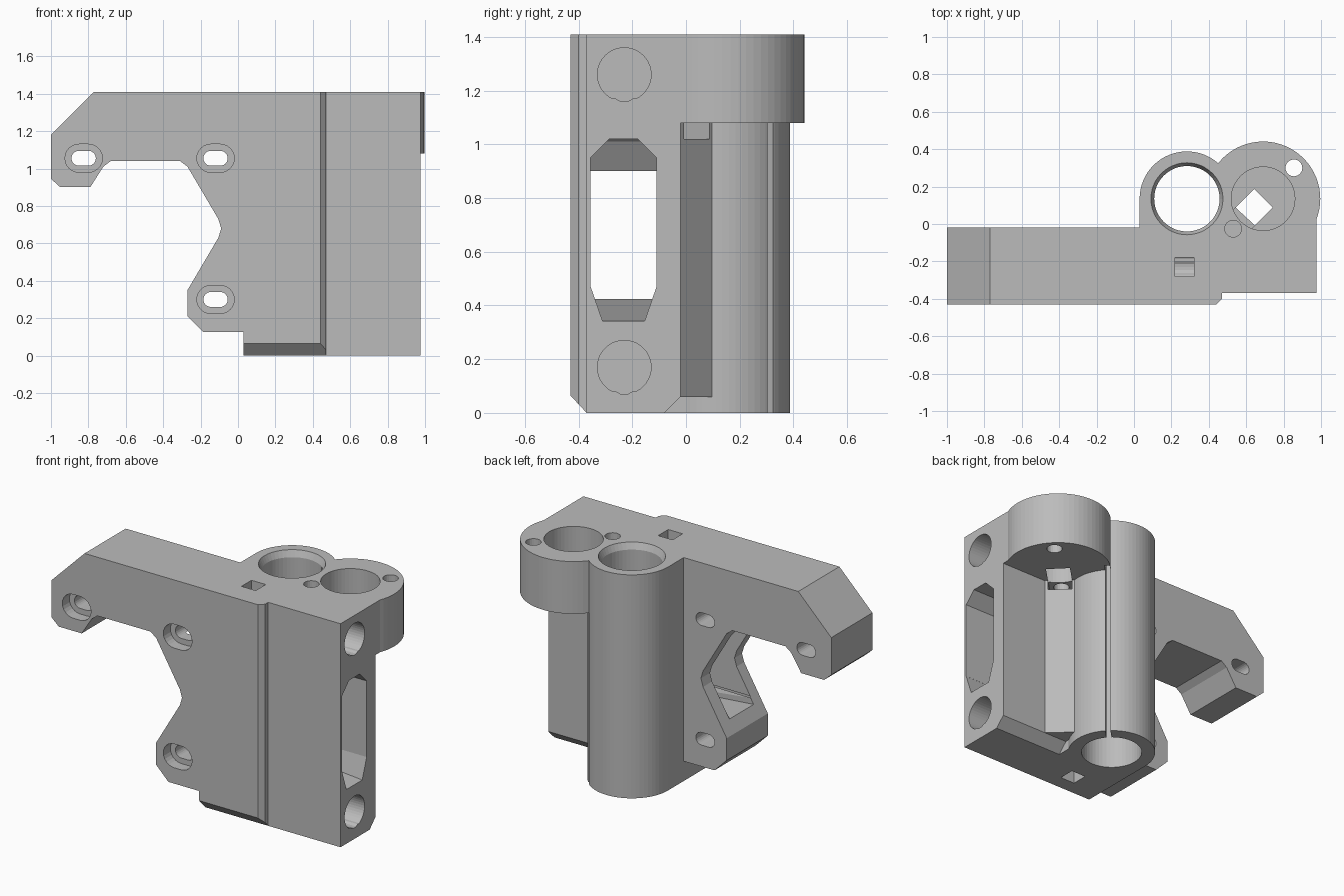
import bpy, bmesh, math
from mathutils import Vector

cube = bpy.data.objects.get("Cube")
if cube:
    bpy.data.objects.remove(cube)

grey = bpy.data.materials.new("plain_grey")
grey.use_nodes = True
COLOUR = (0.5, 0.5, 0.5, 1)
grey.diffuse_color = COLOUR
grey.node_tree.nodes["Principled BSDF"].inputs["Base Color"].default_value = COLOUR

PLACE = {"x": lambda a, b, t: (t, a, b),
         "y": lambda a, b, t: (a, t, b),
         "z": lambda a, b, t: (a, b, t)}


def loft(name, axis, ring_a, t_a, ring_b, t_b):
    """Closed solid between two outlines with equal point counts."""
    bm = bmesh.new()
    put = PLACE[axis]
    a = [bm.verts.new(put(*p, t_a)) for p in ring_a]
    b = [bm.verts.new(put(*p, t_b)) for p in ring_b]
    bm.faces.new(a)
    bm.faces.new(b[::-1])
    for i in range(len(a)):
        j = (i + 1) % len(a)
        bm.faces.new((a[i], b[i], b[j], a[j]))
    bmesh.ops.recalc_face_normals(bm, faces=bm.faces)
    mesh = bpy.data.meshes.new(name)
    bm.to_mesh(mesh)
    bm.free()
    mesh.materials.append(grey)
    obj = bpy.data.objects.new(name, mesh)
    bpy.context.collection.objects.link(obj)
    return obj


def prism(name, axis, pts, lo, hi):
    return loft(name, axis, pts, lo, pts, hi)


def circle(cx, cy, r, n=48):
    return [(cx + r * math.cos(math.tau * i / n), cy + r * math.sin(math.tau * i / n))
            for i in range(n)]


def rect(x0, x1, y0, y1):
    return [(x0, y0), (x1, y0), (x1, y1), (x0, y1)]


def stadium(cx, cz, half, r, n=12):
    pts = []
    for side, start in ((1, -90), (-1, 90)):
        for i in range(n + 1):
            a = math.radians(start + 180 * i / n)
            pts.append((cx + side * (half - r) + r * math.cos(a), cz + r * math.sin(a)))
    return pts


def strip(cx, cy, length, width):
    """Outline of a diagonal strip running out from a centre towards +x +y."""
    along, across = Vector((1, 1)).normalized(), Vector((-1, 1)).normalized() * width / 2
    c = Vector((cx, cy))
    e = c + along * length
    return [tuple(p) for p in (c - across, e - across, e + across, c + across)]


def combine(target, tool, operation):
    mod = target.modifiers.new(tool.name, "BOOLEAN")
    mod.operation, mod.solver, mod.object = operation, "EXACT", tool
    bpy.context.view_layer.update()
    deps = bpy.context.evaluated_depsgraph_get()
    mesh = bpy.data.meshes.new_from_object(target.evaluated_get(deps))
    target.modifiers.clear()
    target.data = mesh
    bpy.data.objects.remove(tool)


H = 1.41
TUBE = (0.283, 0.135)
RING = (0.69, 0.135)

# Front plate with its hooked arm
arm = [(-1, 1.18), (-0.77, H), (0.2, H), (0.2, 0), (0.03, 0), (0.03, 0.125),
       (-0.185, 0.125), (-0.27, 0.21), (-0.27, 0.35), (-0.105, 0.63), (-0.09, 0.68),
       (-0.105, 0.73), (-0.27, 1.01), (-0.31, 1.04), (-0.68, 1.04), (-0.72, 1.01),
       (-0.79, 0.9), (-0.95, 0.9), (-1, 0.945)]
body = prism("bracket_body", "y", arm, -0.43, -0.02)

# Main block, raised front pad, bearing tube, screw ring and web
solids = [
    prism("pad", "z", [(0.1, -0.43), (0.44, -0.43), (0.47, -0.4), (0.47, -0.2),
                       (0.1, -0.2)], 0, H),
    prism("block", "x", [(-0.37, 0), (-0.08, 0), (-0.02, 0.06), (-0.02, H), (-0.37, H)],
          0.15, 0.975),
    prism("tube", "z", circle(*TUBE, 0.253, 64), 0, H),
    prism("tube_foot", "z", rect(0.03, 0.5, -0.1, 0.135), 0, H),
    prism("web", "z", [(0.4, -0.1), (0.66, -0.1), (0.66, -0.02), (0.53, 0.1), (0.4, 0.1)],
          0.06, H),
    prism("ring", "z", circle(*RING, 0.306, 64), 1.08, H),
    prism("ring_side", "z", rect(0.5, 0.975, -0.1, 0.05), 1.08, H),
]
for s in solids:
    combine(body, s, "UNION")

# Belt slot, with a floor that rises towards the inner side
slot_right = [(-0.355, 0.47), (-0.355, 0.95), (-0.285, 1.02), (-0.18, 1.02),
              (-0.11, 0.95), (-0.11, 0.47), (-0.155, 0.34), (-0.31, 0.34)]
slot_left = slot_right[:6] + [(-0.11, 0.43), (-0.355, 0.43)]
cutters = [
    loft("belt_slot", "x", slot_right, 1.0, slot_left, -0.3),
    prism("pad_chamfer", "x", [(-0.5, -0.07), (-0.37, 0), (-0.44, 0.075), (-0.5, 0.14)],
          -0.1, 0.6),
    # Bearing bore, rim recess and clamp slit
    prism("bearing_bore", "z", circle(*TUBE, 0.175), -0.1, H + 0.1),
    loft("bearing_rim", "z", circle(*TUBE, 0.175), H - 0.04, circle(*TUBE, 0.197), H + 0.01),
    prism("clamp_slit", "z", strip(*TUBE, 0.3, 0.03), -0.1, 1.37),
    # Screw bore, its fixing holes and the nut pocket
    prism("screw_bore", "z", circle(*RING, 0.17), 1.08, H + 0.1),
    prism("fixing_hole_inner", "z", circle(0.53, -0.025, 0.045, 24), 0.9, H + 0.1),
    prism("fixing_hole_outer", "z", circle(0.855, 0.3, 0.045, 24), 1, H + 0.1),
    prism("nut_pocket", "z", strip(0.48, -0.075, 0.3, 0.14), 1.02, 1.085),
    # Square sight hole from the top and the bottom
    prism("sight_hole_top", "z", rect(0.22, 0.32, -0.28, -0.18), 1.2, H + 0.1),
    prism("sight_hole_bottom", "z", rect(0.22, 0.32, -0.28, -0.18), -0.1, 0.2),
]

# Rod sockets, each with a small flat tip below
for z in (1.26, 0.17):
    outline = [(y, max(v, z - 0.09)) if abs(y + 0.23) > 0.03 else (y, min(v, z + 0.1))
               for y, v in circle(-0.23, z, 0.1, 40)]
    cutters.append(prism("rod_socket", "x", outline, 0.2, 1.1))

# Mounting slots with wide recesses at the front
for x, z in ((-0.825, 1.055), (-0.12, 1.055), (-0.12, 0.3)):
    cutters.append(prism("mount_slot", "y", stadium(x, z, 0.065, 0.04), -0.6, 0.1))
    cutters.append(prism("mount_recess", "y", stadium(x, z, 0.1, 0.075), -0.6, -0.36))

for c in cutters:
    combine(body, c, "DIFFERENCE")

for poly in body.data.polygons:
    poly.material_index = 0
    poly.use_smooth = False
